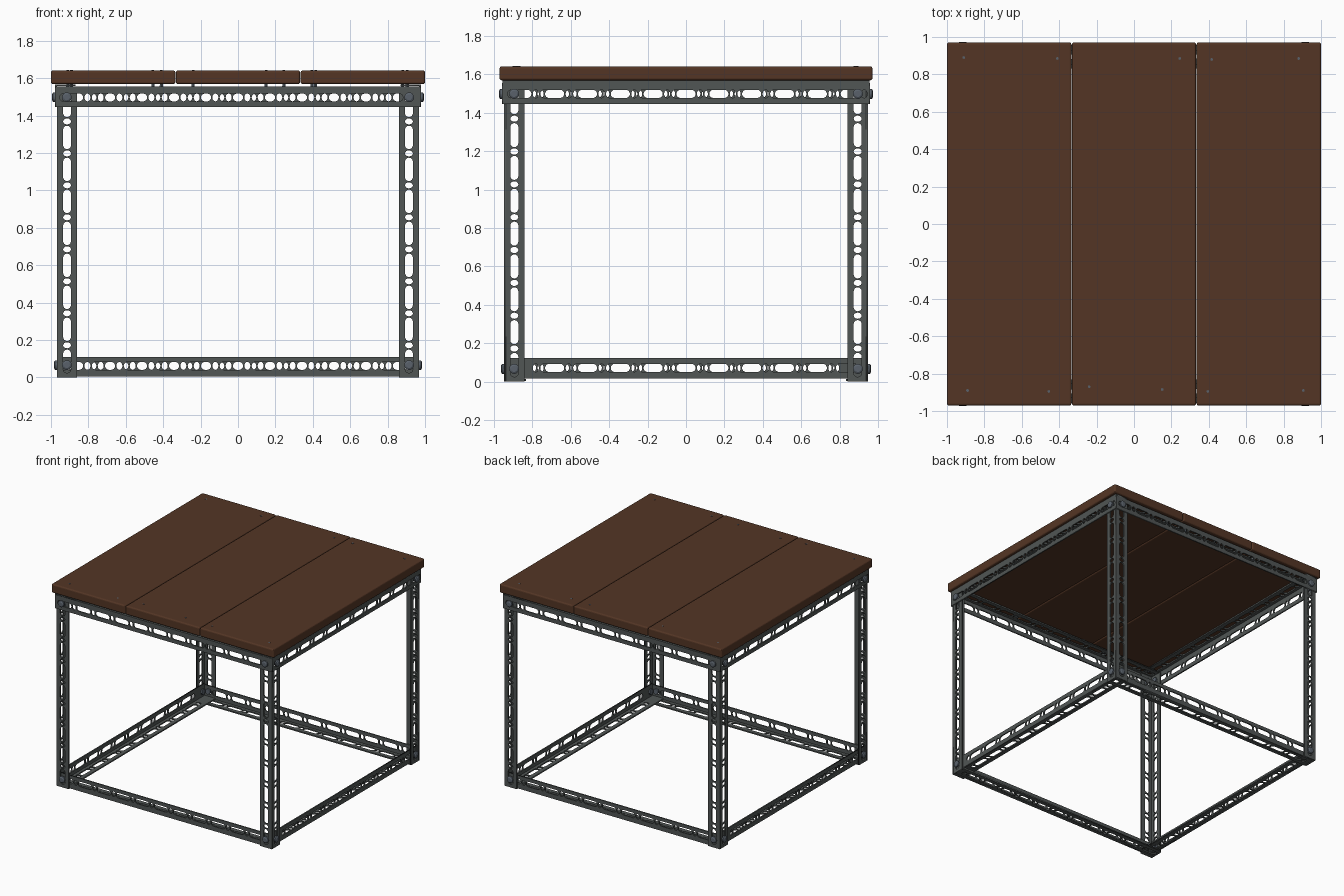
import bpy, bmesh, math
from mathutils import Matrix, Vector

if "Cube" in bpy.data.objects:
    bpy.data.objects.remove(bpy.data.objects["Cube"])

PITCH, SLOT, HOLE, HW, T = 0.171, 0.125, 0.032, 0.021, 0.01


def material(name, rgb):
    m = bpy.data.materials.new(name)
    m.diffuse_color = (*rgb, 1)
    m.use_nodes = True
    m.node_tree.nodes["Principled BSDF"].inputs["Base Color"].default_value = m.diffuse_color
    return m


STEEL = material("dark steel", (0.082, 0.092, 0.090))
BOLT = material("bolt steel", (0.10, 0.12, 0.145))
WOOD = material("brown wood", (0.088, 0.036, 0.018))


def finish(bm, name, mat):
    bmesh.ops.recalc_face_normals(bm, faces=bm.faces)
    me = bpy.data.meshes.new(name)
    bm.to_mesh(me)
    bm.free()
    me.materials.append(mat)
    ob = bpy.data.objects.new(name, me)
    bpy.context.collection.objects.link(ob)
    return ob


def oval(u, v, length, n=8):
    """Slot outline with round ends; shorter than wide gives an ellipse."""
    pts = []
    straight = max(0, length / 2 - HW)
    rx = min(HW, length / 2)
    for side in (1, -1):
        for i in range(n + 1):
            if straight == 0 and i == n:
                continue
            a = -math.pi / 2 + math.pi * i / n
            pts.append((u + side * (straight + rx * math.cos(a)),
                        v + side * HW * math.sin(a)))
    return pts


def plate(length, y0, width, phase, centre):
    """Slotted flat strip: x along, y across, thickness in z from 0 to T."""
    cu = bpy.data.curves.new("strip", 'CURVE')
    cu.dimensions, cu.fill_mode, cu.extrude = '2D', 'BOTH', T / 2
    h = length / 2
    outlines = [[(-h, y0), (h, y0), (h, width), (-h, width)]]
    for k in range(-24, 25):
        for u, size in ((phase + k * PITCH, HOLE),
                        (phase + (k + 0.5) * PITCH, SLOT)):
            if abs(u) + size / 2 < h - 0.003:
                outlines.append(oval(u, centre, size))
    for pts in outlines:
        sp = cu.splines.new('POLY')
        sp.points.add(len(pts) - 1)
        for p, (x, y) in zip(sp.points, pts):
            p.co = (x, y, 0, 1)
        sp.use_cyclic_u = True
    ob = bpy.data.objects.new("strip", cu)
    bpy.context.collection.objects.link(ob)
    deps = bpy.context.evaluated_depsgraph_get()
    me = bpy.data.meshes.new_from_object(ob.evaluated_get(deps))
    bpy.data.objects.remove(ob)
    bpy.data.curves.remove(cu)
    me.transform(Matrix.Translation((0, 0, T / 2)))
    return me


def angle_iron(name, corner, d, a, b, length, wa, wb, phase, ca=None):
    """L-section bar: runs along d, flanges spread along a and b."""
    bm = bmesh.new()
    for y0, w, c, p, q in ((0, wa, ca or wa / 2, a, b), (T, wb, wb / 2, b, a)):
        me = plate(length, y0, w, phase, c)
        m = Matrix((d, p, q)).transposed().to_4x4()
        m.translation = Vector(corner)
        me.transform(m)
        bm.from_mesh(me)
        bpy.data.meshes.remove(me)
    bmesh.ops.remove_doubles(bm, verts=bm.verts, dist=1e-5)
    return finish(bm, name, STEEL)


def bolt(name, pos, axis, inner):
    """Chamfered round head outside, hex nut inside."""
    rot = Vector((0, 0, 1)).rotation_difference(Vector(axis)).to_matrix().to_4x4()
    base = Matrix.Translation(pos) @ rot
    bm = bmesh.new()
    for z, depth, r1, r2, n in ((0.004, 0.012, 0.026, 0.026, 20),
                                (0.013, 0.006, 0.026, 0.016, 20),
                                (-inner - 0.006, 0.012, 0.024, 0.024, 6)):
        bmesh.ops.create_cone(bm, cap_ends=True, segments=n, radius1=r1, radius2=r2,
                              depth=depth, matrix=base @ Matrix.Translation((0, 0, z)))
    finish(bm, name, BOLT)


# Legs
for sx in (-1, 1):
    for sy in (-1, 1):
        tag = ("front" if sy < 0 else "back") + ("_left" if sx < 0 else "_right")
        angle_iron(tag + "_leg", (sx * 0.968, sy * 0.948, 0.773), (0, 0, 1),
                   (-sx, 0, 0), (0, -sy, 0), 1.546, 0.108, 0.108, 0.172 - 0.773)
        # Corner bolts: top ones sit on the rails, bottom ones on the legs
        for z, out, lvl in ((1.498, 0.01, "top"), (0.066, 0, "bottom")):
            bolt(f"{tag}_{lvl}_bolt_y", (sx * 0.915, sy * (0.948 + out), z), (0, sy, 0), 0.02)
            bolt(f"{tag}_{lvl}_bolt_x", (sx * (0.968 + out), sy * 0.895, z), (sx, 0, 0), 0.02)

# Rails: top ones outside the legs, bottom ones inside
up, down = (0, 0, 1), (0, 0, -1)
for s in (-1, 1):
    fb = "front" if s < 0 else "back"
    lr = "left" if s < 0 else "right"
    angle_iron(fb + "_top_rail", (0, s * 0.958, 1.556), (-s, 0, 0), down, (0, -s, 0),
               1.952, 0.111, 0.108, -0.805, 0.059)
    angle_iron(lr + "_top_rail", (s * 0.978, 0, 1.567), (0, s, 0), down, (-s, 0, 0),
               1.912, 0.121, 0.108, -0.782, 0.069)
    angle_iron(fb + "_bottom_rail", (0, s * 0.938, 0.004), (-s, 0, 0), up, (0, -s, 0),
               1.914, 0.106, 0.106, -0.805, 0.058)
    angle_iron(lr + "_bottom_rail", (s * 0.957, 0, 0.015), (0, s, 0), up, (-s, 0, 0),
               1.850, 0.107, 0.106, -0.782, 0.056)

# Wooden planks with rounded edges
for i, name in enumerate(("left_plank", "middle_plank", "right_plank")):
    bm = bmesh.new()
    bmesh.ops.create_cube(bm, size=1, matrix=Matrix.Translation(((i - 1) * 0.6675, 0, 1.605))
                          @ Matrix.Diagonal((0.665, 1.942, 0.072, 1)))
    bmesh.ops.bevel(bm, geom=bm.edges[:], offset=0.011, segments=3, profile=0.5, affect='EDGES')
    finish(bm, name, WOOD)

# Small screw tips showing on the top
bm = bmesh.new()
for x, y in ((-0.91, 0.89), (-0.41, 0.885), (0.245, 0.885), (0.415, 0.88), (0.88, 0.885),
             (-0.89, -0.89), (-0.455, -0.895), (-0.24, -0.87), (0.15, -0.885),
             (0.395, -0.895), (0.905, -0.89)):
    bmesh.ops.create_cone(bm, cap_ends=True, segments=6, radius1=0.01, radius2=0.008,
                          depth=0.1, matrix=Matrix.Translation((x, y, 1.593)))
finish(bm, "plank_screws", BOLT)
